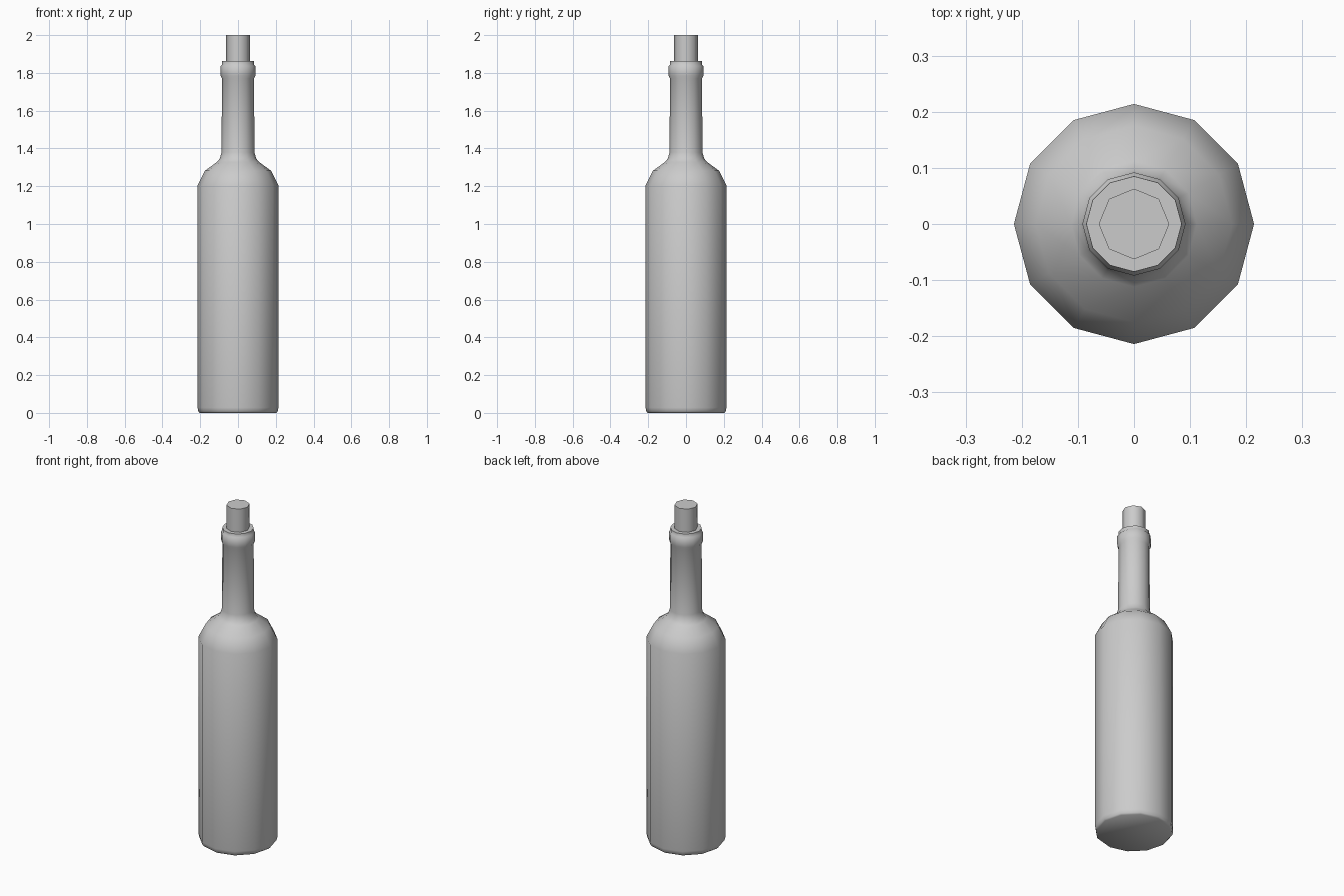
import bpy, bmesh, math

if "Cube" in bpy.data.objects:
    bpy.data.objects.remove(bpy.data.objects["Cube"])


def lathe(name, profile, sides, angle):
    """Revolve (radius, height) points about z and cap both ends."""
    bm = bmesh.new()
    rings = []
    for r, z in profile:
        rings.append([bm.verts.new((r * math.cos(2 * math.pi * i / sides),
                                    r * math.sin(2 * math.pi * i / sides), z))
                      for i in range(sides)])
    for low, high in zip(rings, rings[1:]):
        for i in range(sides):
            j = (i + 1) % sides
            bm.faces.new((low[i], low[j], high[j], high[i]))
    bm.faces.new(rings[0][::-1])
    bm.faces.new(rings[-1])
    mesh = bpy.data.meshes.new(name)
    bm.to_mesh(mesh)
    bm.free()
    obj = bpy.data.objects.new(name, mesh)
    bpy.context.collection.objects.link(obj)
    bpy.ops.object.select_all(action='DESELECT')
    obj.select_set(True)
    bpy.context.view_layer.objects.active = obj
    bpy.ops.object.shade_smooth_by_angle(angle=math.radians(angle))
    return obj


# Glass body: base, shoulder, neck and lip
lathe("bottle", [
    (0.202, 0.0), (0.210, 0.008), (0.214, 0.028),
    (0.214, 1.205), (0.175, 1.282), (0.112, 1.328), (0.096, 1.347),
    (0.087, 1.380), (0.085, 1.770), (0.092, 1.785),
    (0.092, 1.836), (0.086, 1.842), (0.085, 1.862),
], 12, 50)

# Stopper, eight sided, seated in the neck
lathe("cork", [(0.063, 1.80), (0.063, 2.0)], 8, 50)
